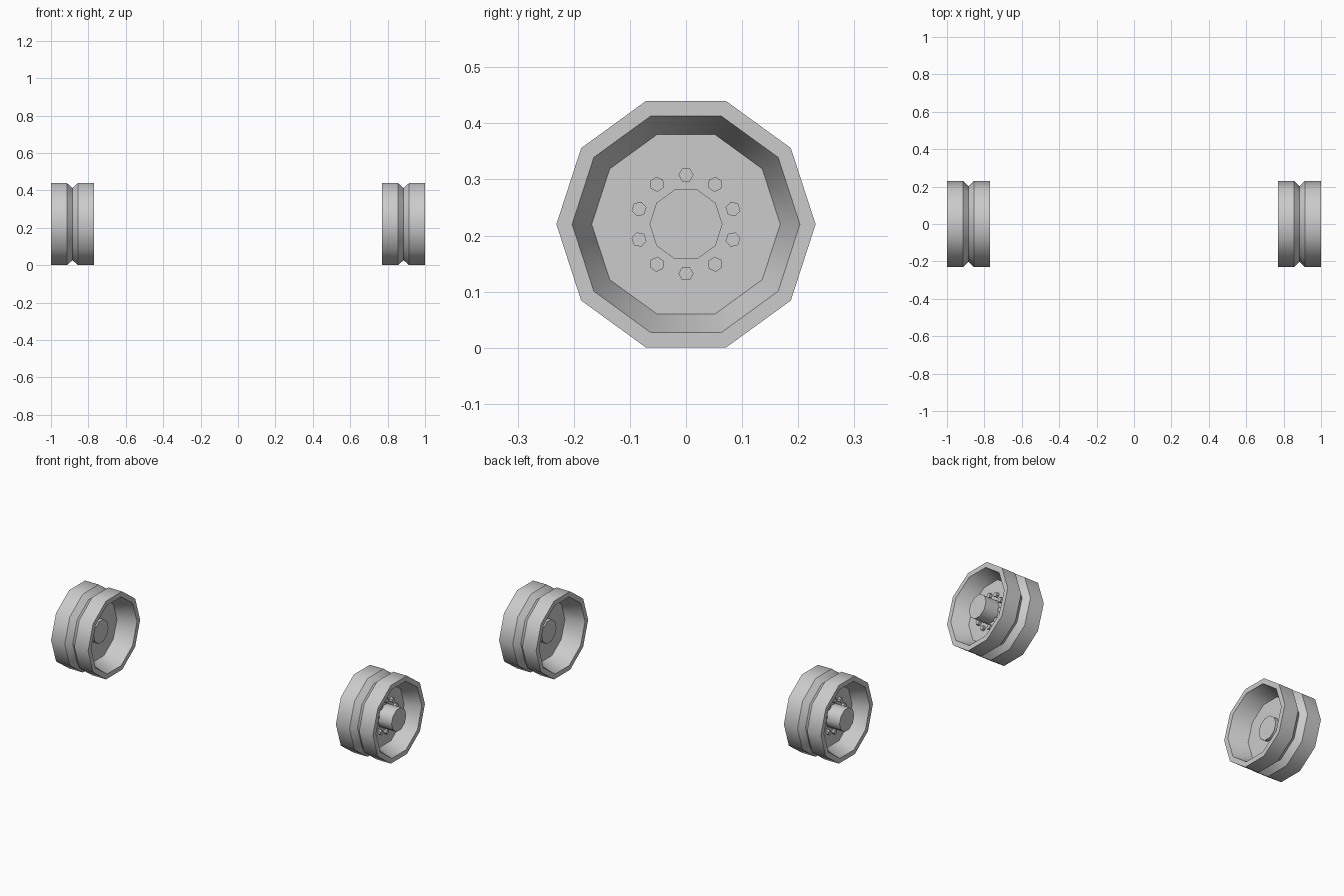
import bpy, bmesh
from math import sin, cos, pi, radians

if "Cube" in bpy.data.objects:
    bpy.data.objects.remove(bpy.data.objects["Cube"])

SIDES = 10
MID_X = 0.885    # middle plane of the right wheel
AXLE_Z = 0.22    # height of the axle


def finish(bm, name):
    """Make an object from the bmesh and mirror it to the left side."""
    bmesh.ops.recalc_face_normals(bm, faces=bm.faces)
    me = bpy.data.meshes.new(name)
    bm.to_mesh(me)
    bm.free()
    ob = bpy.data.objects.new(name, me)
    bpy.context.collection.objects.link(ob)
    bpy.ops.object.select_all(action='DESELECT')
    ob.select_set(True)
    bpy.context.view_layer.objects.active = ob
    bpy.ops.object.shade_smooth_by_angle(angle=radians(40))
    ob.modifiers.new("mirror_left", 'MIRROR')
    return ob


def lathe(bm, profile, sides, cy=0.0, cz=AXLE_Z, turn=0.0):
    """Spin (x offset, radius) points about the x direction and cap both ends."""
    rings = []
    for x, r in profile:
        rings.append([bm.verts.new((MID_X + x,
                                    cy + r * cos(turn + 2 * pi * i / sides),
                                    cz + r * sin(turn + 2 * pi * i / sides)))
                      for i in range(sides)])
    for a, b in zip(rings, rings[1:]):
        for i in range(sides):
            j = (i + 1) % sides
            bm.faces.new((a[i], a[j], b[j], b[i]))
    bm.faces.new(rings[0])
    bm.faces.new(rings[-1])


# Wheel body: inner recess, grooved tread, outer recess
bm = bmesh.new()
lathe(bm, [(-0.015, 0.168), (-0.115, 0.203), (-0.115, 0.231), (-0.03, 0.231),
           (0.0, 0.203), (0.03, 0.231), (0.115, 0.231), (0.115, 0.203),
           (0.03, 0.168)], SIDES)
finish(bm, "wheel")

# Hub running through the disc, long on the outside
bm = bmesh.new()
lathe(bm, [(-0.034, 0.065), (0.115, 0.065)], SIDES)
finish(bm, "hub")

# Ring of hexagonal wheel bolts on the outer disc
bm = bmesh.new()
for k in range(10):
    a = pi / 2 + 2 * pi * k / 10
    lathe(bm, [(0.025, 0.0135), (0.045, 0.0135)], 6,
          0.088 * cos(a), AXLE_Z + 0.088 * sin(a), a - pi / 2)
finish(bm, "wheel_bolts")
